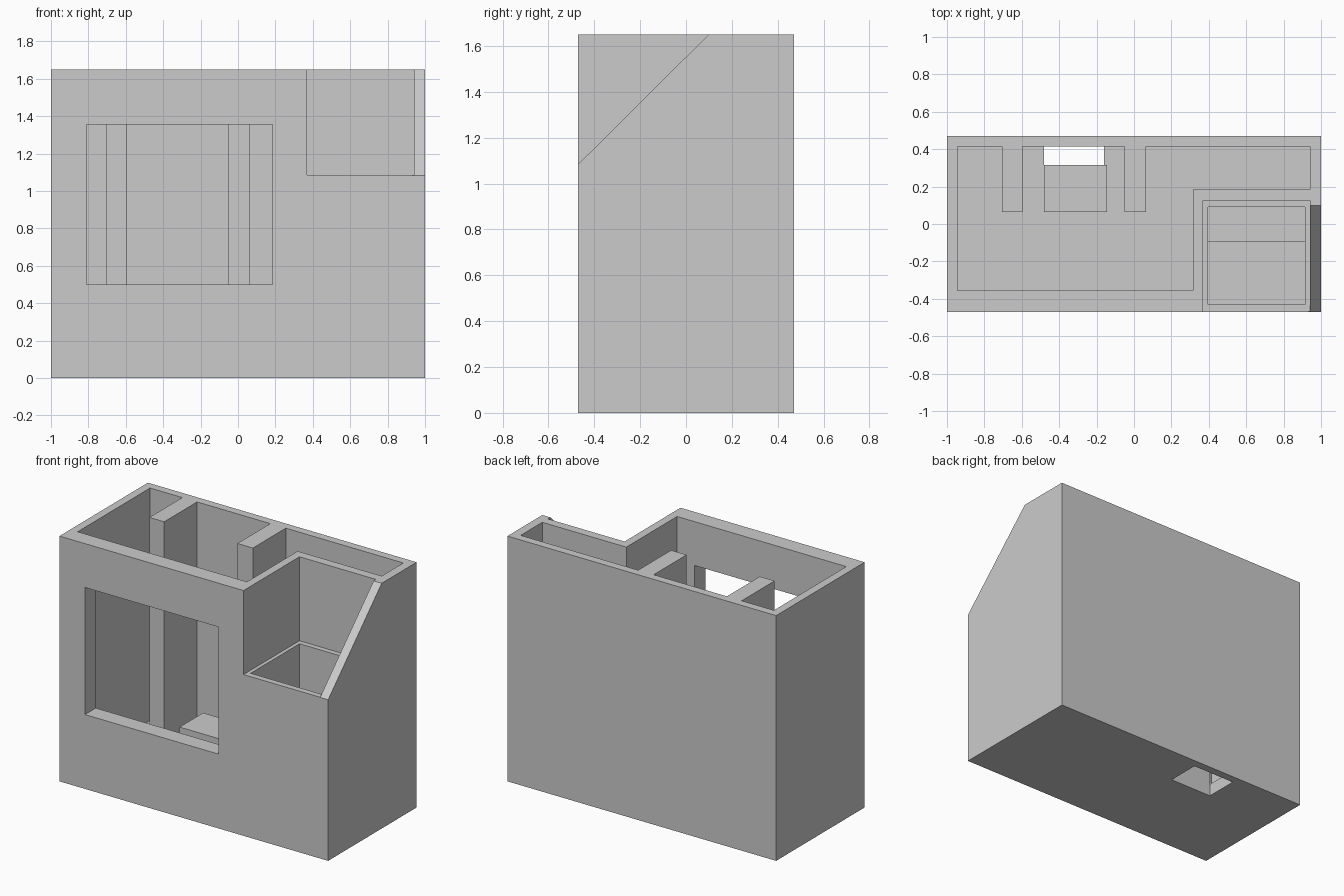
import bpy, bmesh

# Remove the default cube
cube = bpy.data.objects.get("Cube")
if cube:
    bpy.data.objects.remove(cube, do_unlink=True)

# Single plaster colour
GREY = (0.6, 0.6, 0.6, 1)
plaster = bpy.data.materials.new("grey_plaster")
plaster.use_nodes = True
plaster.diffuse_color = GREY
plaster.node_tree.nodes["Principled BSDF"].inputs["Base Color"].default_value = GREY

W, D, H = 1.0, 0.47, 1.65      # half width, half depth, height
FLOOR = 0.085                  # floor thickness
SEAT = 0.30                    # seat height
OVER = H + 0.2                 # cutters overshoot the open top


def prism(name, points, low, high, axis="z"):
    """Extrude a flat profile along z (points are x, y) or x (points are y, z)."""
    def place(p, level):
        return (p[0], p[1], level) if axis == "z" else (level, p[0], p[1])
    bm = bmesh.new()
    base = bm.faces.new([bm.verts.new(place(p, low)) for p in points])
    grown = bmesh.ops.extrude_face_region(bm, geom=[base])["geom"]
    shift = (0, 0, high - low) if axis == "z" else (high - low, 0, 0)
    bmesh.ops.translate(bm, vec=shift,
                        verts=[v for v in grown if isinstance(v, bmesh.types.BMVert)])
    bmesh.ops.recalc_face_normals(bm, faces=bm.faces)
    mesh = bpy.data.meshes.new(name)
    bm.to_mesh(mesh)
    bm.free()
    mesh.materials.append(plaster)
    obj = bpy.data.objects.new(name, mesh)
    bpy.context.collection.objects.link(obj)
    return obj


def box(name, x, y, z):
    return prism(name, [(x[0], y[0]), (x[1], y[0]), (x[1], y[1]), (x[0], y[1])], *z)


def carve(target, cutters):
    """Subtract the cutters, bake the result and discard the cutters."""
    for cutter in cutters:
        cutter.hide_render = True
        mod = target.modifiers.new(cutter.name, "BOOLEAN")
        mod.operation, mod.solver, mod.object = "DIFFERENCE", "EXACT", cutter
    graph = bpy.context.evaluated_depsgraph_get()
    baked = bpy.data.meshes.new_from_object(target.evaluated_get(graph))
    target.modifiers.clear()
    target.data = baked
    for cutter in cutters:
        bpy.data.objects.remove(cutter, do_unlink=True)


# Outer block
shell = box("building_shell", (-W, W), (-D, D), (0, H))

# Room plan: back wall with two partitions, and a narrow passage on the left
back, stub = 0.415, 0.065
plan = [(-0.945, -0.355), (0.315, -0.355), (0.315, 0.185), (0.94, 0.185), (0.94, back)]
for right, left in ((-0.05, 0.065), (-0.705, -0.595)):
    plan += [(left, back), (left, stub), (right, stub), (right, back)]
plan.append((-0.945, back))
room = prism("room_cutter", plan, FLOOR, OVER)

# Front window and floor opening
window = box("window_cutter", (-0.81, 0.185), (-0.6, -0.3), (0.5, 1.355))
hole = box("floor_hole_cutter", (-0.48, -0.16), (0.187, back), (-0.1, FLOOR + 0.05))

# Corner terrace with its sloping side wall
terrace = box("terrace_cutter", (0.37, 0.94), (-0.6, 0.125), (1.085, OVER))
slope = prism("slope_cutter", [(-0.67, 0.885), (0.30, 1.85), (-0.67, 1.85)],
              0.93, 1.1, axis="x")

# Stepped pit sunk below the terrace
pit_front = box("pit_front_cutter", (0.395, 0.915), (-0.43, -0.095), (FLOOR, 1.2))
pit_back = box("pit_back_cutter", (0.395, 0.915), (-0.15, 0.09), (SEAT, 1.2))

carve(shell, [room, window, hole, terrace, slope, pit_front, pit_back])

# Seat overhanging the floor opening: front support and top slab in one profile
prism("seat", [(stub, FLOOR), (0.187, FLOOR), (0.187, SEAT - 0.05),
               (0.315, SEAT - 0.05), (0.315, SEAT), (stub, SEAT)],
      -0.48, -0.145, axis="x")
